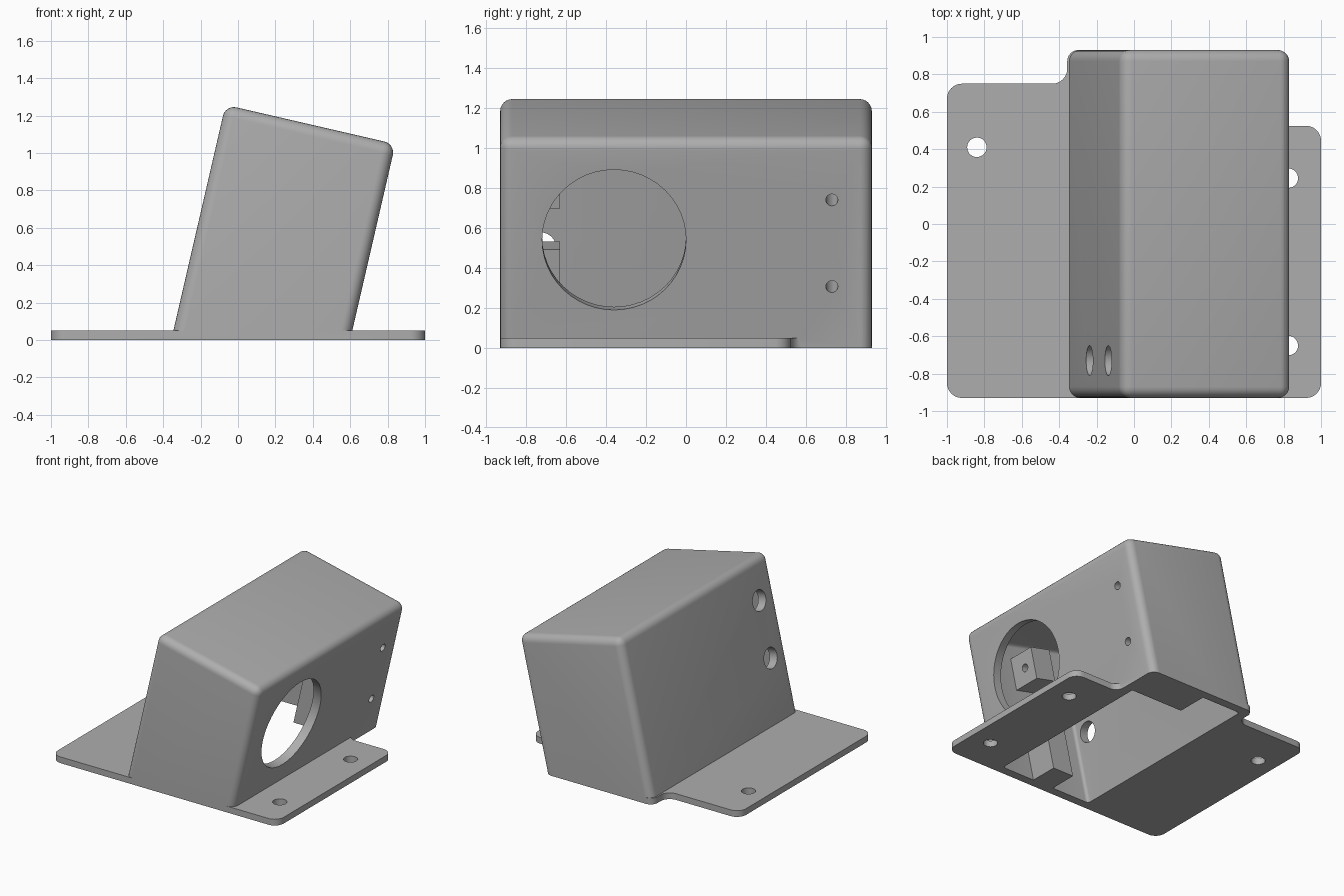
import bpy, bmesh
from math import radians, pi, tan, sin, cos
from mathutils import Matrix, Vector

cube = bpy.data.objects.get("Cube")
if cube:
    bpy.data.objects.remove(cube, do_unlink=True)

grey = bpy.data.materials.new("light_grey")
grey.use_nodes = True
colour = (0.42, 0.42, 0.42, 1)
grey.diffuse_color = colour
grey.node_tree.nodes["Principled BSDF"].inputs["Base Color"].default_value = colour

# Leaning frame: x runs from the left wall to the right wall, z runs up the wall
LEAN = Matrix.Translation((-0.357, 0, 0)) @ Matrix.Rotation(radians(13), 4, 'Y')
WIDTH, DEPTH, TOP, WALL = 0.932, 0.93, 1.29, 0.07


def finish(bm, name, matrix=Matrix()):
    bm.transform(matrix)
    bmesh.ops.recalc_face_normals(bm, faces=bm.faces[:])
    mesh = bpy.data.meshes.new(name)
    bm.to_mesh(mesh)
    bm.free()
    mesh.materials.append(grey)
    obj = bpy.data.objects.new(name, mesh)
    bpy.context.collection.objects.link(obj)
    return obj


def block(name, low, high, radius=0, matrix=LEAN):
    bm = bmesh.new()
    low, high = Vector(low), Vector(high)
    bmesh.ops.create_cube(bm, size=1)
    for v in bm.verts:
        v.co = (low + high) / 2 + v.co * (high - low)
    if radius:
        bmesh.ops.bevel(bm, geom=bm.edges[:], offset=radius, segments=6,
                        profile=0.5, affect='EDGES')
    return finish(bm, name, matrix)


def bore(name, y, z, radius, start, end):
    """Round cutter running along the leaning x axis."""
    bm = bmesh.new()
    bmesh.ops.create_cone(bm, cap_ends=True, segments=48, radius1=radius,
                          radius2=radius, depth=end - start)
    place = Matrix.Translation(((start + end) / 2, y, z))
    return finish(bm, name, LEAN @ place @ Matrix.Rotation(pi / 2, 4, 'Y'))


def combine(target, other, operation):
    mod = target.modifiers.new("combine", 'BOOLEAN')
    mod.object, mod.operation, mod.solver = other, operation, 'EXACT'
    bpy.context.view_layer.objects.active = target
    bpy.ops.object.modifier_apply(modifier=mod.name)
    bpy.data.objects.remove(other, do_unlink=True)


def rounded_outline(corners, steps=8):
    """Round every (x, y, radius) corner of a right-angled outline."""
    points = []
    for i, (x, y, r) in enumerate(corners):
        here = Vector((x, y))
        a = (Vector(corners[i - 1][:2]) - here).normalized()
        b = (Vector(corners[(i + 1) % len(corners)][:2]) - here).normalized()
        for s in range(steps + 1):
            t = s / steps * pi / 2
            points.append(here + r * ((1 - sin(t)) * a + (1 - cos(t)) * b))
    return points


# Flanged base plate
bm = bmesh.new()
outline = rounded_outline([
    (-1, -DEPTH, 0.08), (1, -DEPTH, 0.08), (1, 0.525, 0.08), (0.6, 0.525, 0.07),
    (0.6, DEPTH, 0.06), (-0.357, DEPTH, 0.06), (-0.357, 0.75, 0.08), (-1, 0.75, 0.08)])
face = bm.faces.new([bm.verts.new((p.x, p.y, 0)) for p in outline])
raised = bmesh.ops.extrude_face_region(bm, geom=[face])["geom"]
bmesh.ops.translate(bm, vec=(0, 0, 0.05),
                    verts=[g for g in raised if isinstance(g, bmesh.types.BMVert)])
plate = finish(bm, "base_plate")

# Leaning hollow housing joined to the plate
housing = block("leaning_housing", (0, -DEPTH, -0.5), (WIDTH, DEPTH, TOP), 0.06)
combine(housing, plate, 'UNION')
cavity = block("cavity", (WALL, WALL - DEPTH, -0.6),
               (WIDTH - WALL, DEPTH - WALL, TOP - WALL), 0.025)
combine(housing, cavity, 'DIFFERENCE')

# Screw posts inside: free-standing at the front, against the right wall at the back
for low, high in ((-0.4, 0.64), (0.85, 1.1)):
    front = block("front_post", (0.4, -DEPTH + 0.03, low), (0.58, -0.63, high))
    combine(housing, front, 'UNION')
    back = block("back_post", (0.41, 0.61, low), (WIDTH - 0.03, DEPTH - 0.03, high))
    combine(housing, back, 'UNION')

# Screw holes and the large round opening
for z in (0.53, 0.975):
    combine(housing, bore("access_hole", -0.73, z, 0.08, -0.1, 0.2), 'DIFFERENCE')
    combine(housing, bore("front_screw_hole", -0.73, z, 0.03, 0.3, 0.7), 'DIFFERENCE')
    combine(housing, bore("back_screw_hole", 0.73, z, 0.03, 0.6, 1.1), 'DIFFERENCE')
combine(housing, bore("round_opening", -0.36, 0.77, 0.36, 0.8, 1.1), 'DIFFERENCE')

# Mounting holes in the flanges
for x, y in ((-0.84, 0.41), (0.825, 0.245), (0.825, -0.65)):
    bm = bmesh.new()
    bmesh.ops.create_cone(bm, cap_ends=True, segments=32, radius1=0.052,
                          radius2=0.052, depth=0.3)
    hole = finish(bm, "mounting_hole", Matrix.Translation((x, y, 0)))
    combine(housing, hole, 'DIFFERENCE')

# Trim level with the ground
combine(housing, block("ground_trim", (-2, -2, -2), (2, 2, 0), matrix=Matrix()),
        'DIFFERENCE')

bpy.ops.object.select_all(action='DESELECT')
housing.select_set(True)
bpy.context.view_layer.objects.active = housing
bpy.ops.object.shade_smooth_by_angle(angle=radians(30))
